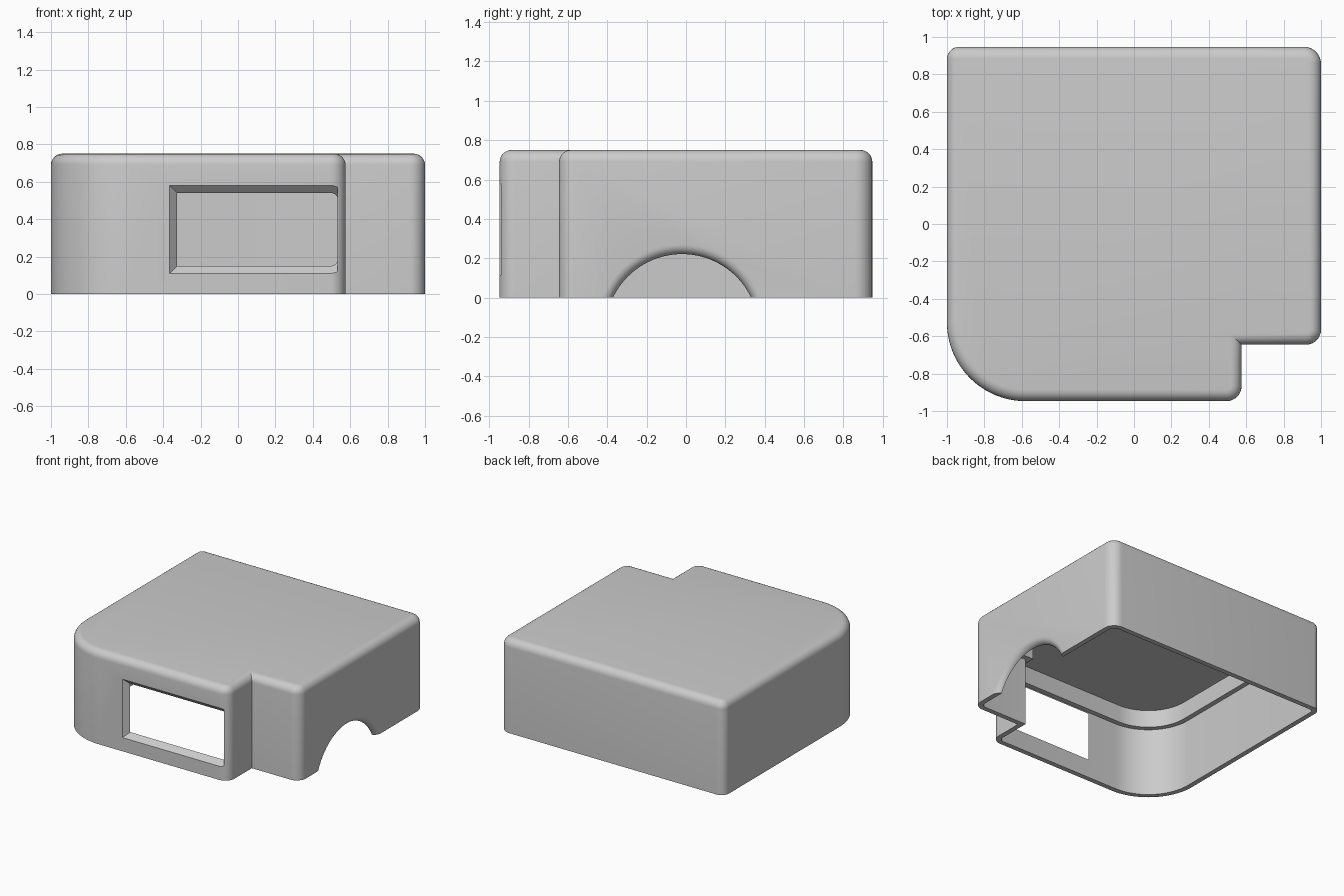
import bpy, bmesh
from math import pi, sin, cos, sqrt
from mathutils import Vector

cube = bpy.data.objects.get("Cube")
if cube:
    bpy.data.objects.remove(cube)

grey = bpy.data.materials.new("plain grey")
grey.use_nodes = True
grey.diffuse_color = (0.6, 0.6, 0.6, 1)
grey.node_tree.nodes["Principled BSDF"].inputs["Base Color"].default_value = (0.6, 0.6, 0.6, 1)

HEIGHT, WALL, EDGE = 0.75, 0.04, 0.06
HALF_Y = 0.947
# Plan corners, counter-clockwise: x, y, corner radius (zero = sharp inner corner)
PLAN = [(-1, -HALF_Y, 0.42), (0.575, -HALF_Y, 0.08), (0.575, -0.645, 0),
        (1, -0.645, 0.08), (1, HALF_Y, 0.09), (-1, HALF_Y, 0.065)]


def outline(inset):
    """Plan outline moved inward, always with the same point count."""
    points = []
    for i, (x, y, radius) in enumerate(PLAN):
        here = Vector((x, y))
        d_in = (here - Vector(PLAN[i - 1][:2])).normalized()
        d_out = (Vector(PLAN[(i + 1) % len(PLAN)][:2]) - here).normalized()
        n_in = Vector((-d_in.y, d_in.x))
        n_out = Vector((-d_out.y, d_out.x))
        corner = here + (n_in + n_out) * inset
        if radius == 0:
            points.append(corner)
            continue
        r = max(radius - inset, 0.008)
        centre = corner + (n_in + n_out) * r
        steps = 20 if radius > 0.2 else 8
        for k in range(steps + 1):
            a = k / steps * pi / 2
            points.append(centre - n_in * r * cos(a) - n_out * r * sin(a))
    return points


def make_object(name, bm):
    bmesh.ops.recalc_face_normals(bm, faces=bm.faces)
    mesh = bpy.data.meshes.new(name)
    bm.to_mesh(mesh)
    bm.free()
    obj = bpy.data.objects.new(name, mesh)
    bpy.context.collection.objects.link(obj)
    mesh.materials.append(grey)
    return obj


def loft(name, rings):
    """Skin a list of equal-length point rings and cap both ends."""
    bm = bmesh.new()
    loops = [[bm.verts.new(p) for p in ring] for ring in rings]
    for a, b in zip(loops, loops[1:]):
        for i in range(len(a)):
            j = (i + 1) % len(a)
            bm.faces.new((a[i], a[j], b[j], b[i]))
    bm.faces.new(loops[0])
    bm.faces.new(loops[-1])
    return make_object(name, bm)


# Cover: inner roof, stepped inner wall, bottom rim, outer wall, rounded top
section = [(2 * WALL, 0.69), (2 * WALL, 0.55), (WALL, 0.55), (WALL, 0), (0, 0)]
for k in range(7):
    a = k / 6 * pi / 2
    section.append((EDGE * (1 - cos(a)), HEIGHT - EDGE * (1 - sin(a))))
cover = loft("cover", [[(p.x, p.y, z) for p in outline(d)] for d, z in section])

# Window cutter: tapers inward on the left, top and bottom, straight on the right
window = []
for depth in (-0.04, 0.08):
    y = -HALF_Y + depth
    left, right = -0.365 + depth, 0.533
    low, high = 0.11 + depth, 0.58 - depth
    window.append([(left, y, low), (right, y, low), (right, y, high), (left, y, high)])
window_cutter = loft("window_cutter", window)

# Arch cutter: a round bore with a flared mouth in the side wall
BORE, FLARE = 0.388, 0.05
mouth = [(0.85, BORE)]
for k in range(8):
    a = k / 7 * pi / 2
    mouth.append((1 - FLARE + FLARE * sin(a), BORE + FLARE * (1 - cos(a))))
mouth.append((1.1, BORE + FLARE))
SIDES = 96
arch_cutter = loft("arch_cutter", [
    [(x, -0.02 + r * cos(2 * pi * i / SIDES), -0.168 + r * sin(2 * pi * i / SIDES))
     for i in range(SIDES)] for x, r in mouth])

# Cut both openings
for cutter in (window_cutter, arch_cutter):
    cutter.hide_render = True
    cutter.hide_set(True)
    mod = cover.modifiers.new(cutter.name, 'BOOLEAN')
    mod.operation = 'DIFFERENCE'
    mod.solver = 'EXACT'
    mod.object = cutter

bpy.ops.object.select_all(action='DESELECT')
cover.select_set(True)
bpy.context.view_layer.objects.active = cover
for mod in list(cover.modifiers):
    bpy.ops.object.modifier_apply(modifier=mod.name)
for cutter in (window_cutter, arch_cutter):
    bpy.data.objects.remove(cutter)
bpy.ops.object.shade_smooth_by_angle(angle=pi / 6)
